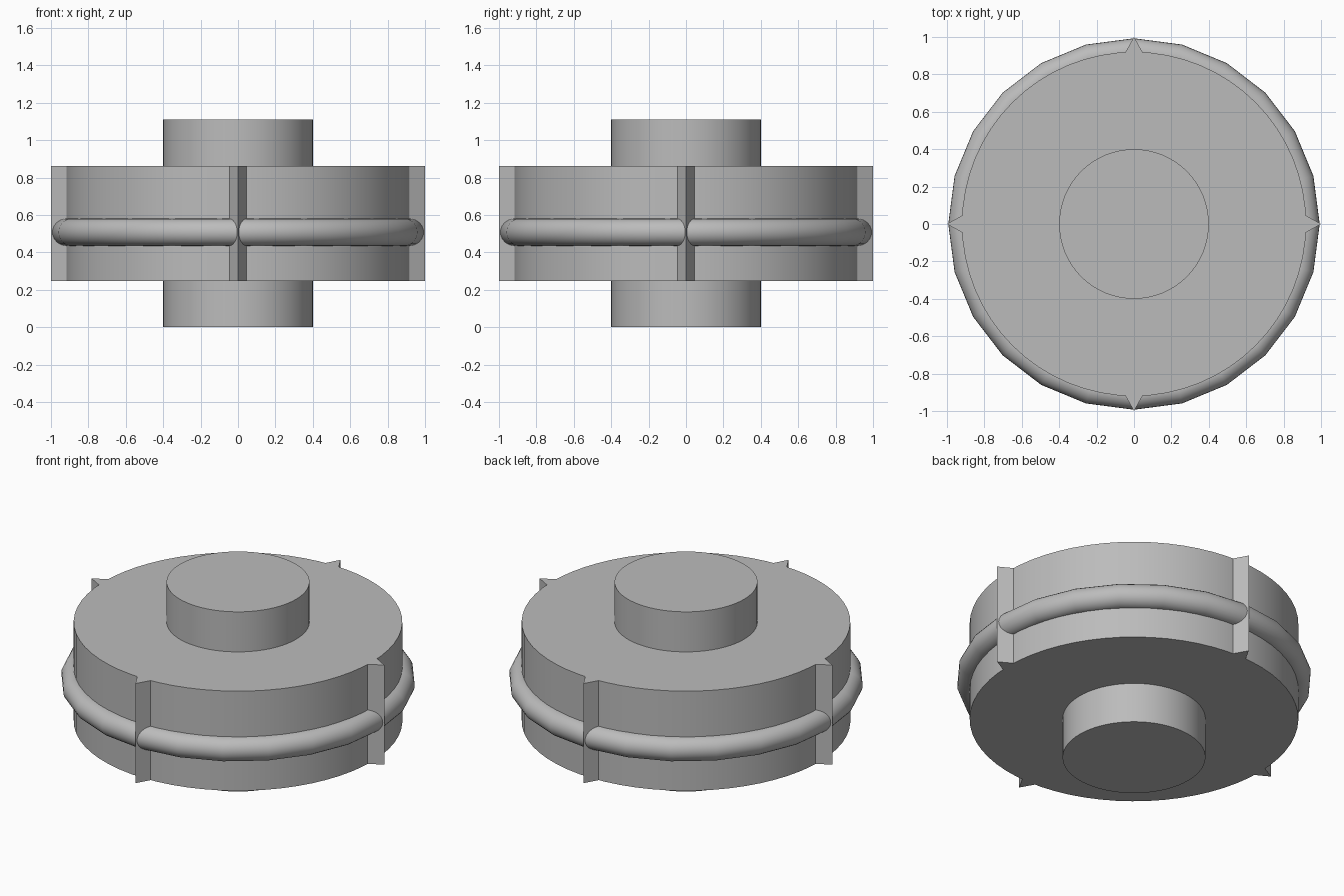
import bpy, bmesh, math

cube = bpy.data.objects.get("Cube")
if cube:
    bpy.data.objects.remove(cube, do_unlink=True)

grey = bpy.data.materials.new("plain grey")
grey.use_nodes = True
color = (0.5, 0.5, 0.5, 1)
grey.diffuse_color = color
grey.node_tree.nodes["Principled BSDF"].inputs["Base Color"].default_value = color

MID = 0.555      # middle height of the wheel
RIM = 0.92       # drum radius
DRUM_H = 0.615


def finish(name):
    obj = bpy.context.object
    obj.name = name
    obj.data.materials.append(grey)
    bpy.ops.object.shade_smooth_by_angle(angle=math.radians(35))
    return obj


def cylinder(name, radius, height, z):
    bpy.ops.mesh.primitive_cylinder_add(vertices=64, radius=radius, depth=height,
                                        location=(0, 0, z))
    return finish(name)


# Main drum and the hub stubs above and below it
STUB_H = MID - DRUM_H / 2
cylinder("drum", RIM, DRUM_H, MID)
cylinder("upper_hub", 0.4, STUB_H, 2 * MID - STUB_H / 2)
cylinder("lower_hub", 0.4, STUB_H, STUB_H / 2)

# Rounded ring around the drum, slightly below the middle
bpy.ops.mesh.primitive_torus_add(major_segments=24, minor_segments=24,
                                 major_radius=RIM, minor_radius=0.073,
                                 location=(0, 0, 0.508))
finish("ring")


# Pointed fins at the four quarters
def fin(name, angle):
    bm = bmesh.new()
    profile = [(RIM - 0.05, -0.045), (RIM, -0.045), (1, 0), (RIM, 0.045), (RIM - 0.05, 0.045)]
    face = bm.faces.new([bm.verts.new((x, y, MID - DRUM_H / 2)) for x, y in profile])
    top = bmesh.ops.extrude_face_region(bm, geom=[face])["geom"]
    bmesh.ops.translate(bm, vec=(0, 0, DRUM_H),
                        verts=[v for v in top if isinstance(v, bmesh.types.BMVert)])
    bmesh.ops.recalc_face_normals(bm, faces=bm.faces)
    mesh = bpy.data.meshes.new(name)
    bm.to_mesh(mesh)
    bm.free()
    mesh.materials.append(grey)
    obj = bpy.data.objects.new(name, mesh)
    obj.rotation_euler.z = angle
    bpy.context.collection.objects.link(obj)


for i, side in enumerate(("left", "back", "right", "front")):
    fin(side + "_fin", i * math.pi / 2)
